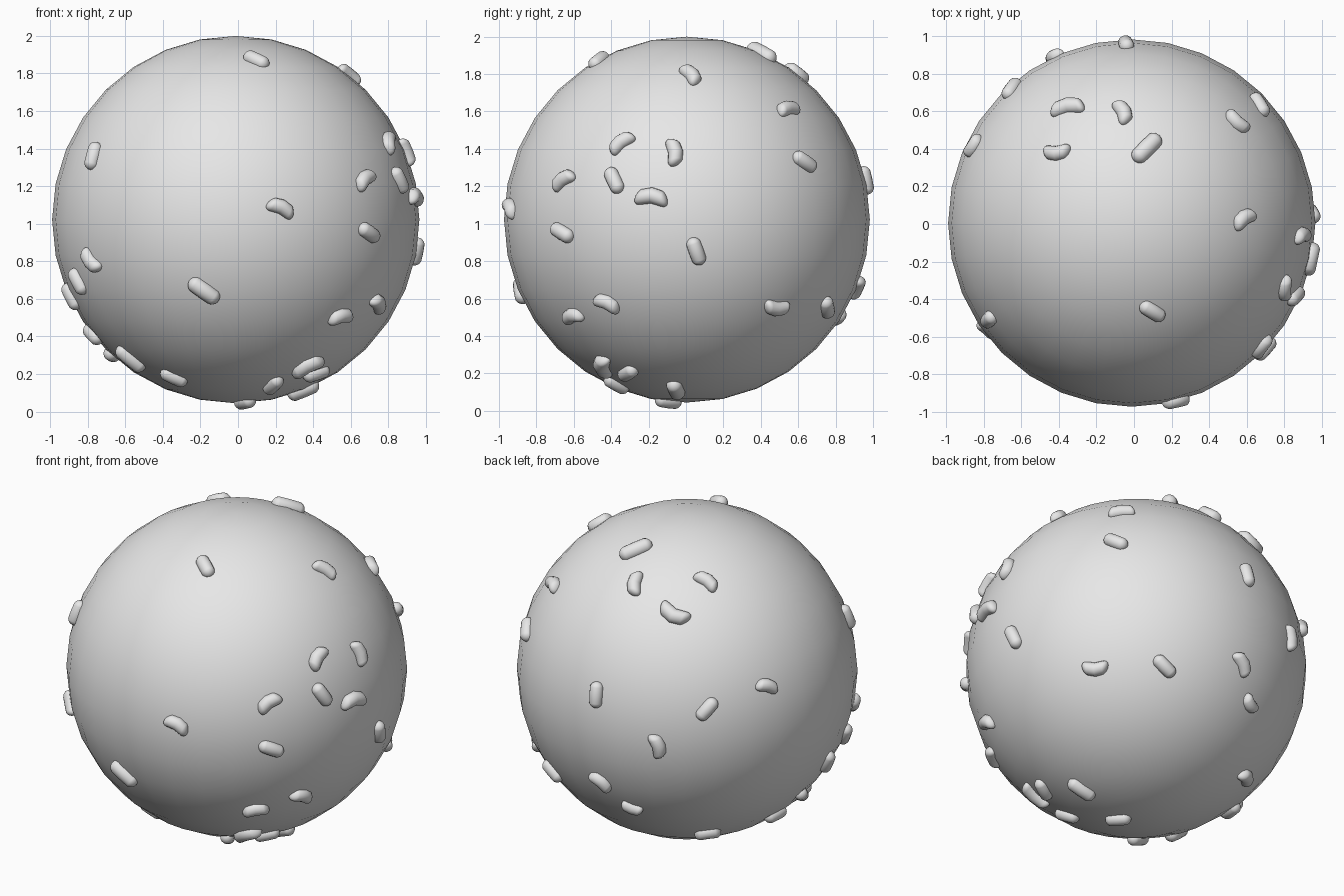
import bpy
import bmesh
from math import radians, cos, sin, sqrt, pi
from mathutils import Vector, Matrix

cube = bpy.data.objects.get("Cube")
if cube:
    bpy.data.objects.remove(cube, do_unlink=True)

CENTRE = Vector((-0.012, 0.005, 1.022))
RADIUS = 0.978
GREY = (0.8, 0.8, 0.8, 1)

grey = bpy.data.materials.new("plain grey")
grey.use_nodes = True
grey.diffuse_color = GREY
grey.node_tree.nodes["Principled BSDF"].inputs["Base Color"].default_value = GREY

X, Y, Z = Matrix.Identity(3)

# Each side of the ball: outward axis, its rightward axis, its upward axis
SIDES = {
    "front": (-Y, X, Z),
    "back": (Y, -X, Z),
    "left": (X, Y, Z),
    "right": (-X, -Y, Z),
    "top": (Z, X, Y),
    "bottom": (-Z, X, -Y),
}


def add_object(name, bm, matrix):
    """Turn a bmesh into a smooth grey object."""
    for face in bm.faces:
        face.smooth = True
    mesh = bpy.data.meshes.new(name)
    bm.to_mesh(mesh)
    bm.free()
    mesh.materials.append(grey)
    obj = bpy.data.objects.new(name, mesh)
    obj.matrix_world = matrix
    bpy.context.collection.objects.link(obj)


def bean_shape(length, bend):
    """Capsule along x, bowed towards +y."""
    thick = 0.02 + 0.13 * length
    stretch = length / 2 - thick
    bm = bmesh.new()
    bmesh.ops.create_uvsphere(bm, u_segments=16, v_segments=12, radius=thick,
                              matrix=Matrix.Rotation(pi / 2, 4, "Y"))
    for vert in bm.verts:
        x = vert.co.x
        if abs(x) > 0.0001:
            vert.co.x += stretch if x > 0 else -stretch
        vert.co.y += bend * (0.01 - 4 * vert.co.x ** 2)
    return bm


def add_beans(side, places, length=0.155, bend=0):
    """Lay beans flat on the ball: across, up and turn as seen from a side."""
    out_axis, right_axis, up_axis = SIDES[side]
    for across, up, turn in places:
        depth = sqrt(RADIUS ** 2 - across ** 2 - up ** 2)
        normal = (right_axis * across + up_axis * up + out_axis * depth).normalized()
        angle = radians(turn)
        along = right_axis * cos(angle) + up_axis * sin(angle)
        along -= out_axis * (normal.dot(along) / normal.dot(out_axis))
        along.normalize()
        matrix = Matrix((along, normal.cross(along), normal)).transposed().to_4x4()
        matrix.translation = CENTRE + normal * (RADIUS - 0.003)
        add_object(side + "_bean", bean_shape(length, bend), matrix)


# Ball
ball = bmesh.new()
bmesh.ops.create_uvsphere(ball, u_segments=32, v_segments=16, radius=RADIUS)
add_object("ball", ball, Matrix.Translation(CENTRE))

# Straight beans
add_beans("front", [(.11, .85, -25), (-.76, .34, 75), (-.84, -.33, -62),
                    (-.33, -.84, -25), (.2, -.88, 45), (.43, -.82, 18),
                    (.71, -.07, -35)])
add_beans("left", [(-.39, .21, -65), (.05, -.17, -70), (.63, .31, -35),
                   (.75, -.47, -80)])
add_beans("back", [(.03, .21, -85), (.64, .19, 60)])
add_beans("right", [(.15, -.41, -80)])
add_beans("bottom", [(-.76, .06, 60), (-.66, -.06, 100), (.05, .1, 60)])

# Long straight beans
add_beans("front", [(-.17, -.38, -35), (-.56, -.74, -40)], length=0.19)
add_beans("top", [(.08, .4, 45)], length=0.2)
add_beans("bottom", [(.36, .06, 10)], length=0.18)

# Curved beans
add_beans("front", [(.24, .06, -25), (-.77, -.22, 128), (.56, -.52, 12),
                    (.69, .21, 45)], bend=1)
add_beans("left", [(-.35, .41, 38), (-.07, .36, -82), (-.43, -.45, -25),
                   (.48, -.47, 175), (.54, .59, 10)], bend=1)
add_beans("top", [(.6, .02, 35), (-.05, .59, -65), (-.4, .38, 185)], bend=1)
add_beans("back", [(.41, -.04, -75), (.03, -.36, -40), (.45, -.75, 10)], bend=1)

# Short curved beans
add_beans("back", [(.18, -.52, 160)], length=0.13, bend=1)
add_beans("right", [(-.41, .27, -25)], length=0.14, bend=1)

# Long curved beans
add_beans("front", [(.38, -.78, 28)], length=0.19, bend=1)
add_beans("left", [(-.19, .12, -5)], length=0.18, bend=1)
add_beans("top", [(-.34, .62, 10)], length=0.19, bend=1)
